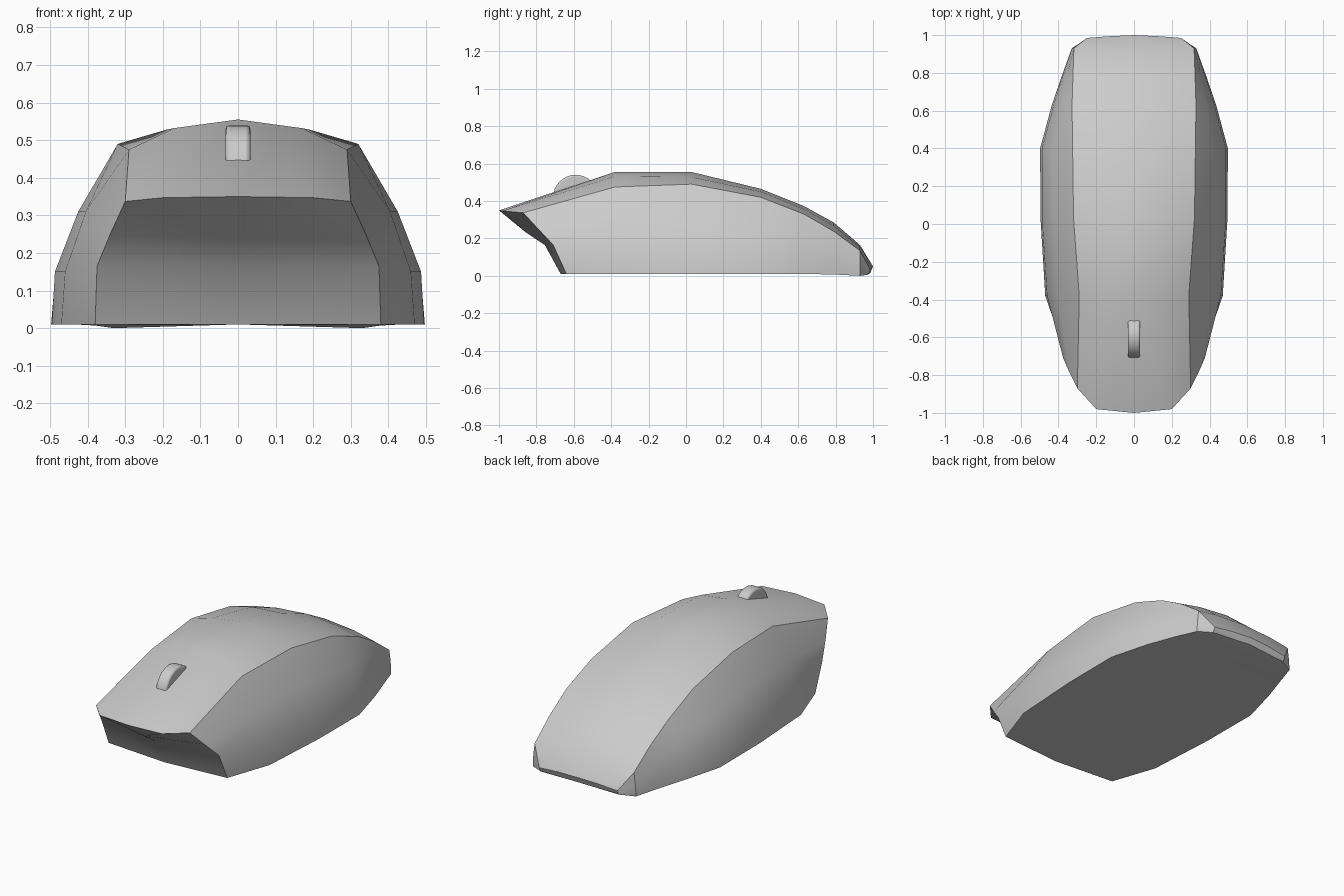
import bpy, bmesh
from mathutils import Vector
from math import radians

if "Cube" in bpy.data.objects:
    bpy.data.objects.remove(bpy.data.objects["Cube"])

# Half cross-sections, front to back. Rails: low edge, low side, mid side,
# shoulder, upper top, centre ridge
front = [(.38, -.64, .01), (.375, -.71, .165), (.34, -.79, .25),
         (.30, -.87, .337), (.20, -.98, .347), (0, -1, .35)]


def section(y, xz):
    return [(x, y, z) for x, z in xz]


sections = [
    front,
    section(-.38, [(.47, .01), (.46, .15), (.405, .31), (.29, .475), (.17, .532), (0, .555)]),
    section(.03, [(.495, .01), (.487, .15), (.425, .31), (.32, .49), (.19, .528), (0, .555)]),
    section(.40, [(.497, .01), (.487, .13), (.425, .27), (.325, .42), (.19, .45), (0, .465)]),
    section(.63, [(.435, .01), (.425, .11), (.385, .22), (.328, .33), (.19, .357), (0, .373)]),
    section(.79, [(.38, .007), (.375, .08), (.355, .155), (.323, .238), (.19, .267), (0, .285)]),
    section(.93, [(.33, 0), (.33, .02), (.326, .07), (.318, .135), (.19, .155), (0, .165)]),
    [(.25, .97, .005), (.25, .976, .012), (.25, .981, .02),
     (.25, .985, .033), (.13, .994, .045), (0, 1, .05)],
]

# Body shell: lofted half, mirrored
bm = bmesh.new()
bottom_y = [-.67] + [s[0][1] for s in sections[1:-1]] + [.985]
grid = []
for s, y in zip(sections, bottom_y):
    z = .015 if s is sections[-1] else .01
    grid.append([bm.verts.new(p) for p in [(0, y, z)] + s])
for a, b in zip(grid, grid[1:]):
    for i in range(6):
        bm.faces.new((a[i], a[i + 1], b[i + 1], b[i]))

# Recessed front panel under the lip
f = grid[0]
low = bm.verts.new((0, -.755, .165))
mid = bm.verts.new((0, -.86, .235))
bm.faces.new((f[0], f[1], f[2], low))
bm.faces.new((low, f[2], f[3], mid))
bm.faces.new((mid, f[3], f[4], f[5]))
bm.faces.new((mid, f[5], f[6]))

# Tail cap
t = grid[-1]
for i in range(1, 6):
    bm.faces.new((t[0], t[i], t[i + 1]))
bmesh.ops.mirror(bm, geom=bm.verts[:] + bm.edges[:] + bm.faces[:],
                 axis='X', merge_dist=.0005)
bmesh.ops.remove_doubles(bm, verts=bm.verts[:], dist=.0005)
bmesh.ops.recalc_face_normals(bm, faces=bm.faces[:])
mesh = bpy.data.meshes.new("body_shell")
bm.to_mesh(mesh)
bm.free()
body = bpy.data.objects.new("body_shell", mesh)
bpy.context.collection.objects.link(body)

# Scroll wheel
bpy.ops.mesh.primitive_cylinder_add(vertices=32, radius=.12, depth=.066,
                                    location=(0, -.59, .42),
                                    rotation=(0, radians(90), 0))
wheel = bpy.context.object
wheel.name = "scroll_wheel"
bevel = wheel.modifiers.new("rounded_rim", 'BEVEL')
bevel.width = .01
bevel.segments = 2

for ob, angle in ((body, 28), (wheel, 40)):
    bpy.ops.object.select_all(action='DESELECT')
    ob.select_set(True)
    bpy.context.view_layer.objects.active = ob
    bpy.ops.object.shade_smooth_by_angle(angle=radians(angle))
